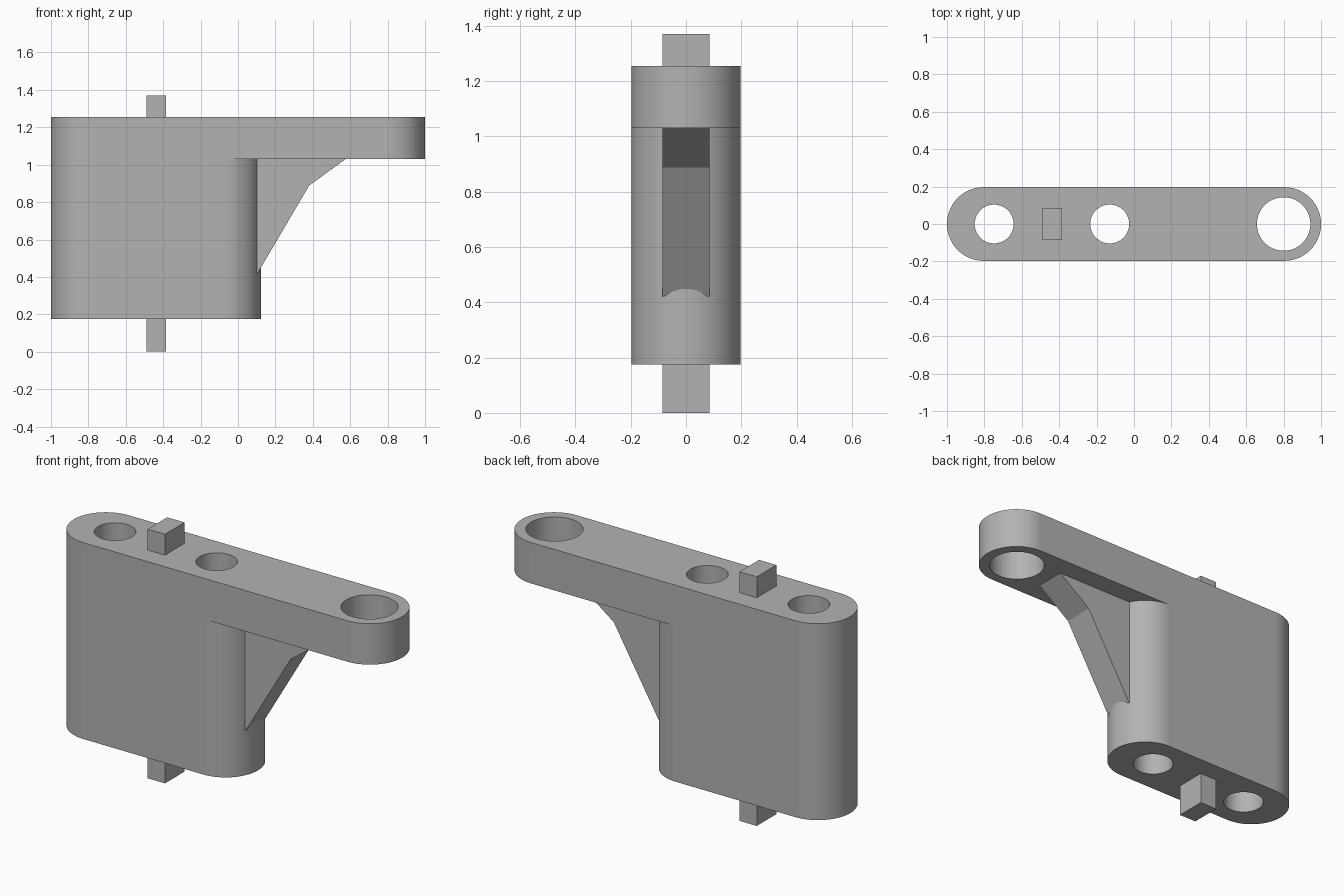
import bpy, bmesh, math

cube = bpy.data.objects.get("Cube")
if cube:
    bpy.data.objects.remove(cube, do_unlink=True)

grey = bpy.data.materials.new("plain_grey")
grey.use_nodes = True
colour = (0.45, 0.45, 0.45, 1)
grey.diffuse_color = colour
grey.node_tree.nodes["Principled BSDF"].inputs["Base Color"].default_value = colour

RADIUS = 0.197
BOTTOM, ARM_BOTTOM, TOP = 0.175, 1.03, 1.255


def prism(name, outline, offset):
    """Extrude a closed outline of 3D points along an offset."""
    bm = bmesh.new()
    face = bm.faces.new([bm.verts.new(p) for p in outline])
    new = bmesh.ops.extrude_face_region(bm, geom=[face])["geom"]
    verts = [v for v in new if isinstance(v, bmesh.types.BMVert)]
    bmesh.ops.translate(bm, vec=offset, verts=verts)
    bmesh.ops.recalc_face_normals(bm, faces=bm.faces)
    mesh = bpy.data.meshes.new(name)
    bm.to_mesh(mesh)
    bm.free()
    mesh.materials.append(grey)
    obj = bpy.data.objects.new(name, mesh)
    bpy.context.collection.objects.link(obj)
    return obj


def arc(x, z, radius, start, steps):
    """Half-circle of points in a horizontal plane."""
    return [(x + radius * math.cos(start + math.pi * i / steps),
             radius * math.sin(start + math.pi * i / steps), z)
            for i in range(steps + 1)]


def slot(name, x_min, x_max, z_min, z_max):
    """Upright block with fully rounded ends."""
    points = arc(x_max - RADIUS, z_min, RADIUS, -math.pi / 2, 32)
    points += arc(x_min + RADIUS, z_min, RADIUS, math.pi / 2, 32)
    return prism(name, points, (0, 0, z_max - z_min))


def combine(target, tool, operation):
    mod = target.modifiers.new(operation.lower(), "BOOLEAN")
    mod.operation = operation
    mod.solver = "EXACT"
    mod.object = tool
    bpy.context.view_layer.objects.active = target
    bpy.ops.object.modifier_apply(modifier=mod.name)
    bpy.data.objects.remove(tool, do_unlink=True)


# Tall body joined to the long top arm
bracket = slot("bracket_body", -1, 0.122, BOTTOM, TOP)
combine(bracket, slot("top_arm", -1, 1, ARM_BOTTOM, TOP), "UNION")

# Two bores through the body and a larger one in the arm tip
for x, radius in ((-0.748, 0.104), (-0.13, 0.104), (0.80, 0.143)):
    ring = arc(x, -0.1, radius, 0, 32)[:-1] + arc(x, -0.1, radius, math.pi, 32)[:-1]
    cutter = prism("bore_cutter", ring, (0, 0, 2))
    cutter.hide_render = True
    combine(bracket, cutter, "DIFFERENCE")

# Smooth rounded walls, crisp rims
bpy.ops.object.select_all(action="DESELECT")
bracket.select_set(True)
bpy.context.view_layer.objects.active = bracket
bpy.ops.object.shade_smooth_by_angle(angle=math.radians(30))
weighted = bracket.modifiers.new("even_shading", "WEIGHTED_NORMAL")
weighted.keep_sharp = True

# Bent gusset under the arm
profile = [(0.03, 0.42), (0.105, 0.42), (0.38, 0.888), (0.575, ARM_BOTTOM),
           (0.575, 1.04), (0.03, 1.04)]
prism("gusset", [(x, -0.085, z) for x, z in profile], (0, 0.17, 0))

# Rectangular bar standing through the body
bar = [(-0.49, -0.085, 0), (-0.385, -0.085, 0), (-0.385, 0.085, 0), (-0.49, 0.085, 0)]
prism("locating_bar", bar, (0, 0, 1.37))
